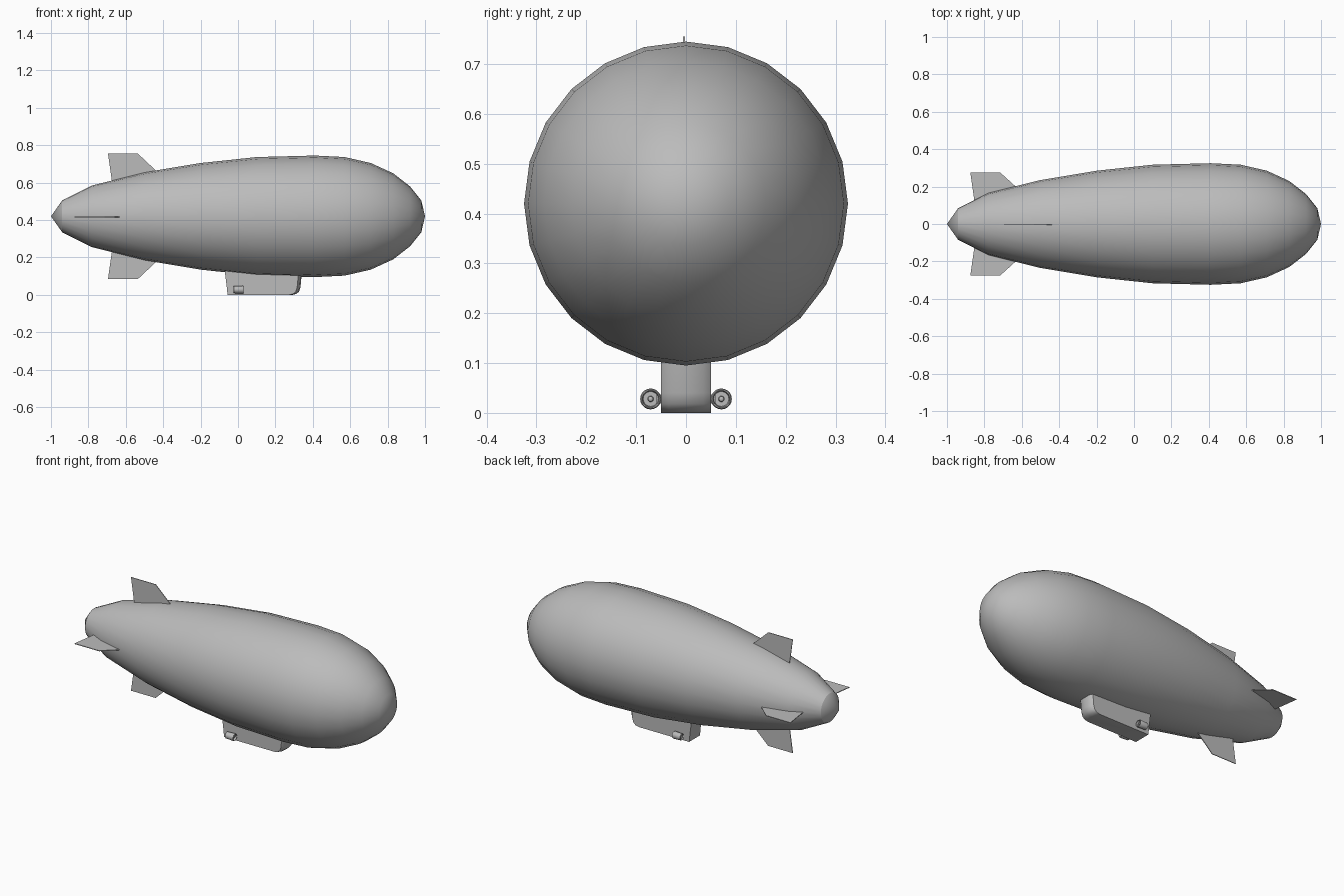
import bpy, bmesh, math
from mathutils import Vector

if "Cube" in bpy.data.objects:
    bpy.data.objects.remove(bpy.data.objects["Cube"], do_unlink=True)

AXIS_Z = 0.42

grey = bpy.data.materials.new("plain grey")
grey.use_nodes = True
grey.diffuse_color = (0.5, 0.5, 0.5, 1)
grey.node_tree.nodes["Principled BSDF"].inputs["Base Color"].default_value = (0.5, 0.5, 0.5, 1)


def finish(name, bm, smooth_angle=None):
    bmesh.ops.recalc_face_normals(bm, faces=bm.faces)
    mesh = bpy.data.meshes.new(name)
    bm.to_mesh(mesh)
    bm.free()
    obj = bpy.data.objects.new(name, mesh)
    bpy.context.collection.objects.link(obj)
    mesh.materials.append(grey)
    if smooth_angle:
        bpy.ops.object.select_all(action='DESELECT')
        obj.select_set(True)
        bpy.context.view_layer.objects.active = obj
        bpy.ops.object.shade_smooth_by_angle(angle=math.radians(smooth_angle))
    return obj


def lathe(name, profile, centre, sides, smooth_angle):
    """Spin (x, radius) points around a line along x."""
    bm = bmesh.new()
    verts = [bm.verts.new((x, 0, r)) for x, r in profile]
    edges = [bm.edges.new(pair) for pair in zip(verts, verts[1:])]
    bmesh.ops.spin(bm, geom=verts + edges, cent=(0, 0, 0), axis=(1, 0, 0),
                   angle=math.tau, steps=sides, use_duplicate=False)
    bmesh.ops.remove_doubles(bm, verts=bm.verts, dist=0.0003)
    bmesh.ops.translate(bm, verts=bm.verts, vec=centre)
    return finish(name, bm, smooth_angle)


def plate(name, outline, place, thickness):
    """Extrude an outline; place maps (u, v, offset) to a position."""
    bm = bmesh.new()
    rings = [[bm.verts.new(place(u, v, s * thickness / 2)) for u, v in outline]
             for s in (-1, 1)]
    bm.faces.new(rings[0])
    bm.faces.new(rings[1])
    for i in range(len(outline)):
        j = (i + 1) % len(outline)
        bm.faces.new((rings[0][i], rings[0][j], rings[1][j], rings[1][i]))
    return finish(name, bm)


# Gas envelope
lathe("envelope", [(-1, 0), (-0.94, 0.085), (-0.78, 0.165), (-0.5, 0.235),
                   (-0.2, 0.285), (0.1, 0.317), (0.41, 0.325), (0.57, 0.317),
                   (0.71, 0.285), (0.83, 0.23), (0.92, 0.16), (0.98, 0.085), (1, 0)],
      (0, 0, AXIS_Z), 24, 27)

# Tail fins: outline is (x, distance from the axis)
upright = [(-0.67, 0.16), (-0.695, 0.34), (-0.535, 0.34), (-0.43, 0.24), (-0.43, 0.16)]
level = [(-0.85, 0.1), (-0.875, 0.275), (-0.715, 0.275), (-0.61, 0.18), (-0.61, 0.1)]
for side, word in ((1, "upper"), (-1, "lower")):
    plate(word + "_fin", upright,
          lambda u, v, t: Vector((u, t - 0.004, AXIS_Z + side * v * 0.985)), 0.004)
for side, word in ((1, "left"), (-1, "right")):
    plate(word + "_fin", level,
          lambda u, v, t: Vector((u, side * v, AXIS_Z - 0.003 + t)), 0.004)

# Gondola: stacked plan sections with a rounded lower nose and sloped stern
bm = bmesh.new()
rings = []
for z, stern, nose in ((0, -0.055, 0.29), (0.005, -0.056, 0.312), (0.018, -0.058, 0.327),
                       (0.04, -0.06, 0.334), (0.16, -0.075, 0.345)):
    plan = [(stern, -0.05), (nose - 0.018, -0.05), (nose - 0.005, -0.035), (nose, 0),
            (nose - 0.005, 0.035), (nose - 0.018, 0.05), (stern, 0.05)]
    rings.append([bm.verts.new((x, y, z)) for x, y in plan])
for low, high in zip(rings, rings[1:]):
    for i in range(len(low)):
        j = (i + 1) % len(low)
        bm.faces.new((low[i], low[j], high[j], high[i]))
bm.faces.new(rings[0])
bm.faces.new(rings[-1])
finish("gondola", bm, 35)

# Ducted engines beside the gondola
for side, word in ((1, "left"), (-1, "right")):
    centre = (0, side * 0.071, 0.028)
    lathe(word + "_engine_duct", [(-0.025, 0.016), (-0.022, 0.019), (0.025, 0.021),
                                  (0.03, 0.019), (0.03, 0.017), (0.02, 0.015),
                                  (-0.02, 0.014), (-0.025, 0.016)], centre, 20, 40)
    lathe(word + "_engine_core", [(-0.018, 0), (-0.018, 0.015), (0.018, 0.016),
                                  (0.018, 0.006), (0.026, 0.005), (0.03, 0)],
          centre, 16, 40)
    plate(word + "_engine_strut", [(-0.015, 0.019), (0.022, 0.019), (0.022, 0.037),
                                   (-0.015, 0.037)],
          lambda u, v, t: Vector((u, side * 0.053 + t, v)), 0.012)
